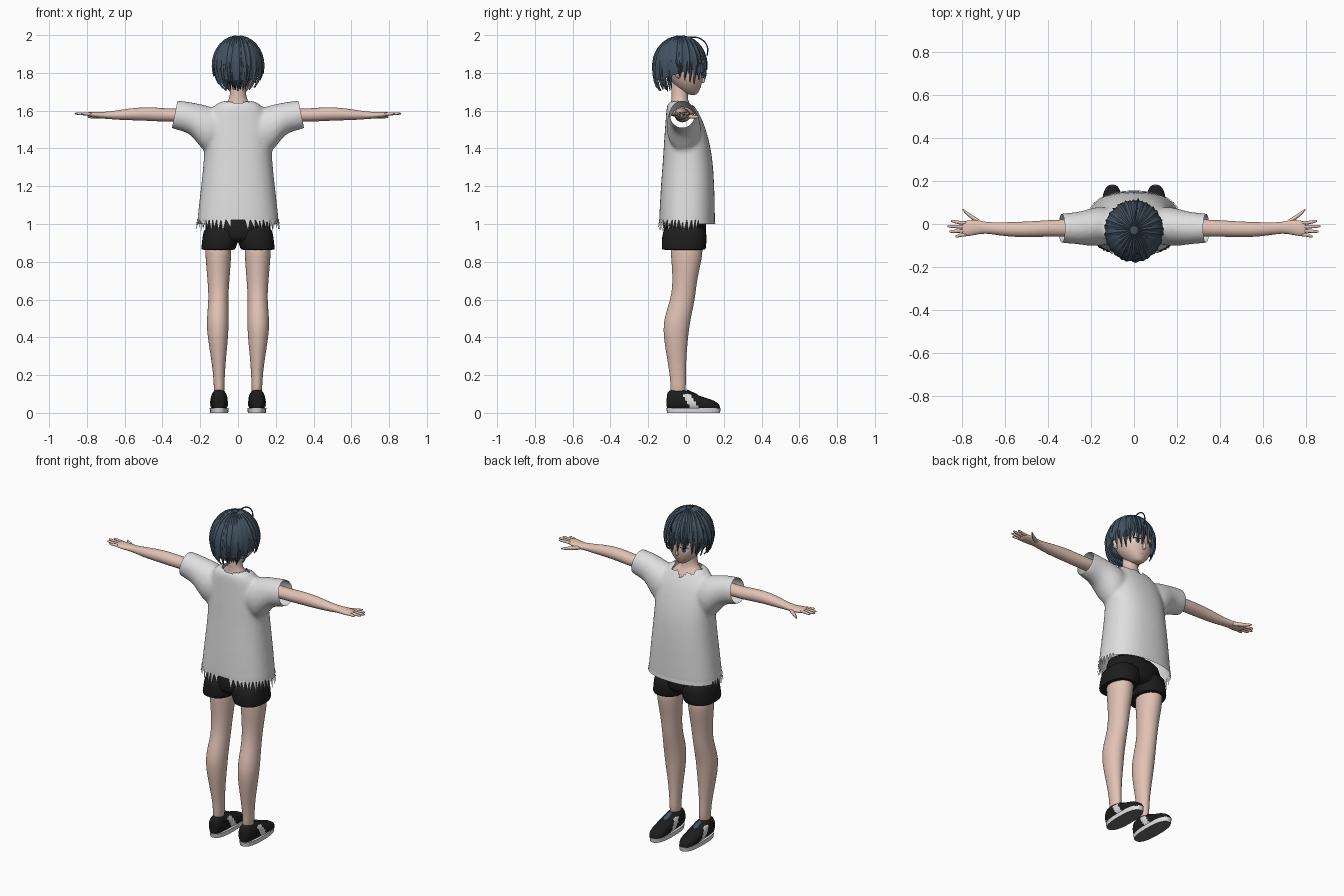
import bpy, bmesh, math, random
from mathutils import Vector

random.seed(4)
cube = bpy.data.objects.get("Cube")
if cube:
    bpy.data.objects.remove(cube)


def material(name, r, g, b):
    m = bpy.data.materials.new(name)
    m.use_nodes = True
    m.diffuse_color = (r, g, b, 1)
    node = next(n for n in m.node_tree.nodes if n.type == "BSDF_PRINCIPLED")
    node.inputs["Base Color"].default_value = (r, g, b, 1)
    node.inputs["Roughness"].default_value = 0.8
    return m


SKIN = material("skin", .76, .54, .46)
HAIR = material("blue_grey_hair", .055, .085, .12)
CLOTH = material("white_cloth", .74, .74, .74)
BLACK = material("black_fabric", .012, .012, .012)
SOLE = material("sole_grey", .15, .15, .15)
LIP = material("lip_pink", .45, .2, .18)


def make(name, verts, faces, mats, sharp=50):
    mesh = bpy.data.meshes.new(name)
    mesh.from_pydata(verts, [], faces)
    bm = bmesh.new()
    bm.from_mesh(mesh)
    bmesh.ops.recalc_face_normals(bm, faces=bm.faces)
    bm.to_mesh(mesh)
    bm.free()
    for m in mats:
        mesh.materials.append(m)
    ob = bpy.data.objects.new(name, mesh)
    bpy.context.collection.objects.link(ob)
    shade(ob, sharp)
    return ob


def shade(ob, sharp=50):
    for p in ob.data.polygons:
        p.use_smooth = True
    ob.data.set_sharp_from_angle(angle=math.radians(sharp))


def bake(ob):
    """Apply every modifier on the object."""
    bpy.context.view_layer.update()
    graph = bpy.context.evaluated_depsgraph_get()
    mesh = bpy.data.meshes.new_from_object(ob.evaluated_get(graph))
    ob.modifiers.clear()
    ob.data = mesh
    return ob


def loft(name, axis, rings, mats, side=1, n=16, power=1.0, subdiv=1, cap=True):
    """Skin oval rings: (position, low a, high a, low b, high b)."""
    verts, faces = [], []
    for t, a0, a1, b0, b1 in rings:
        for i in range(n):
            w = math.tau * i / n
            c, s = math.cos(w), math.sin(w)
            c, s = (math.copysign(abs(k) ** power, k) for k in (c, s))
            a = (a0 + a1) / 2 + c * (a1 - a0) / 2
            b = (b0 + b1) / 2 + s * (b1 - b0) / 2
            x, y, z = {"x": (t, a, b), "y": (a, t, b), "z": (a, b, t)}[axis]
            verts.append((x * side, y, z))
    for r in range(len(rings) - 1):
        for i in range(n):
            j = (i + 1) % n
            faces.append((r * n + i, r * n + j, r * n + n + j, r * n + n + i))
    if cap:
        faces.append(tuple(range(n)))
        faces.append(tuple(range(len(verts) - n, len(verts))))
    ob = make(name, verts, faces, mats)
    if subdiv:
        ob.modifiers.new("smooth", "SUBSURF").levels = subdiv
        bake(ob)
        shade(ob)
    return ob


# Shirt: torso and sleeves fused into one cloth surface
def sym(z, w, back, front):
    return (z, -w, w, back, front)


shirt = loft("shirt", "z", [
    sym(.94, .225, -.145, .155), sym(1.0, .22, -.145, .155), sym(1.2, .197, -.135, .152),
    sym(1.35, .18, -.122, .142), sym(1.45, .18, -.117, .122), sym(1.55, .17, -.108, .09),
    sym(1.61, .14, -.105, .055), sym(1.66, .10, -.095, .02)], [CLOTH], n=24, power=.85)
bm = bmesh.new()
bm.from_mesh(shirt.data)
for s in (1, -1):
    sleeve = loft("sleeve", "x", [
        (.06, -.09, .07, 1.43, 1.59), (.16, -.105, .085, 1.36, 1.63),
        (.2, -.104, .075, 1.405, 1.638), (.24, -.1, .062, 1.46, 1.645),
        (.28, -.092, .054, 1.492, 1.652), (.4, -.09, .05, 1.505, 1.665)], [CLOTH], s)
    bm.from_mesh(sleeve.data)
    bpy.data.objects.remove(sleeve)
bm.to_mesh(shirt.data)
bm.free()
remesh = shirt.modifiers.new("fuse", "REMESH")
remesh.mode, remesh.voxel_size = "VOXEL", .011
soften = shirt.modifiers.new("soften", "SMOOTH")
soften.factor, soften.iterations = .5, 8
bake(shirt)

# Open the hem, the cuffs and a ragged neckline
bm = bmesh.new()
bm.from_mesh(shirt.data)
for co, no in (((0, 0, 1.02), (0, 0, -1)), ((.335, 0, 1.58), (.98, 0, .2)),
               ((-.335, 0, 1.58), (-.98, 0, .2))):
    bmesh.ops.bisect_plane(bm, geom=bm.verts[:] + bm.edges[:] + bm.faces[:],
                           plane_co=co, plane_no=no, clear_outer=True)


def in_neckline(c):
    x, y = c.x / .075, (c.y + .025) / .065
    ragged = .3 * abs((math.atan2(y, x) * 2.5) % 2 - 1) if y > 0 else 0
    return c.z > 1.57 and math.hypot(x, y) < 1 + ragged


bmesh.ops.delete(bm, geom=[f for f in bm.faces if in_neckline(f.calc_center_median())],
                 context="FACES")
bm.to_mesh(shirt.data)
bm.free()
if not shirt.data.materials:
    shirt.data.materials.append(CLOTH)
shade(shirt, 60)


# Torn hem: long tatters behind and at the sides, plain edge in front
def hem(w, z, grow=0):
    c, s = (math.copysign(abs(k) ** .85, k) for k in (math.cos(w), math.sin(w)))
    return ((.217 + grow) * c, .005 + (.148 + grow) * s, z)


verts, faces, count = [], [], 52
for i in range(count):
    a, b = math.tau * i / count, math.tau * (i + 1) / count
    if math.sin(a) < -.5 and abs(math.cos((a + b) / 2)) < .17:
        continue
    k = len(verts)
    verts += [hem(a, 1.025), hem(b, 1.025)]
    if math.sin(a) > .3:
        verts += [hem(b, 1.0, .002), hem(a, 1.0, .002)]
        faces.append((k, k + 1, k + 2, k + 3))
    else:
        verts.append(hem(a + (b - a) * random.random(), random.uniform(.955, .985), .006))
        faces.append((k, k + 1, k + 2))
make("torn_hem", verts, faces, [CLOTH])

# Neck, head and face
loft("neck", "z", [sym(1.56, .12, -.09, .06), sym(1.61, .105, -.085, .04),
                   sym(1.64, .06, -.08, .015), sym(1.67, .043, -.078, .01),
                   sym(1.73, .042, -.08, .015), sym(1.79, .04, -.08, .015)], [SKIN])
head = loft("head", "z", [
    sym(1.683, .014, .02, .054), sym(1.695, .038, -.02, .066), sym(1.73, .074, -.06, .082),
    sym(1.77, .096, -.09, .09), sym(1.82, .106, -.12, .092), sym(1.88, .106, -.13, .088),
    sym(1.94, .075, -.10, .05)], [SKIN], n=20, power=.92, subdiv=2)
loft("nose", "z", [sym(1.745, .008, .075, .09), sym(1.756, .011, .075, .108),
                   sym(1.775, .007, .075, .097), sym(1.8, .004, .075, .09)], [SKIN], n=8)


def face_patch(name, x, z, w, h, mat, lift):
    """Thin oval laid onto the face."""
    pts = [(x, .2, z)] + [(x + w * math.cos(math.tau * i / 16), .2,
                           z + h * math.sin(math.tau * i / 16)) for i in range(16)]
    ob = make(name, pts, [(0, i + 1, (i + 1) % 16 + 1) for i in range(16)], [mat])
    wrap = ob.modifiers.new("wrap", "SHRINKWRAP")
    wrap.target, wrap.wrap_method, wrap.offset = head, "PROJECT", lift
    wrap.use_project_y = wrap.use_negative_direction = True
    wrap.use_positive_direction = False
    bake(ob)


for s in (1, -1):
    face_patch("eye_white", .045 * s, 1.787, .022, .014, CLOTH, .002)
    face_patch("iris", .044 * s, 1.787, .012, .014, HAIR, .004)
    face_patch("eyelash", .046 * s, 1.802, .025, .004, BLACK, .005)
    loft("ear", "z", [(1.77, .088, .098, -.05, -.03), (1.785, .088, .112, -.06, -.025),
                      (1.81, .09, .12, -.068, -.025), (1.825, .09, .11, -.055, -.035)],
         [SKIN], s, n=10)
face_patch("mouth", 0, 1.722, .014, .002, LIP, .002)


# Hair: a rounded cap covered with tapering locks (angle 0 is the face side)
def on_hair(angle, phi, lift=1.0):
    s = math.sin(phi)
    rx, ry = (s, s) if phi < math.pi / 2 else (s ** .9, s ** .4)
    depth = .138 if math.cos(angle) > 0 else .148
    return (.136 * rx * lift * math.sin(angle),
            -.028 + depth * ry * lift * math.cos(angle), 1.84 + .156 * math.cos(phi) * lift)


def hair_end(angle):
    deg = abs((math.degrees(angle) + 180) % 360 - 180)
    if deg < 45:
        return 109
    if deg < 82:
        return 120
    return 108 if deg < 112 else 142


verts, faces, n, rows = [], [], 40, 10
for r in range(rows):
    for i in range(n):
        a = math.tau * i / n
        edge = 105 - 18 * math.cos(a)
        verts.append(on_hair(a, math.radians(1 + (edge - 1) * r / (rows - 1)), .98))
        if r:
            j = (i + 1) % n
            k = (r - 1) * n
            faces.append((k + i, k + j, k + n + j, k + n + i))
faces.append(tuple(range(n)))
make("hair_cap", verts, faces, [HAIR])


def locks(name, count, start, width, lift, extra):
    verts, faces, steps = [], [], 8
    for i in range(count):
        a = math.tau * (i + random.uniform(-.25, .25)) / count
        end = hair_end(a) + extra + random.uniform(-7, 7)
        sway = random.uniform(-.12, .12)
        base = len(verts)
        for k in range(steps + 1):
            t = k / steps
            phi = math.radians(start + (end - start) * t)
            half = width * (1 - t ** 2.5) + .002
            mid = a + sway * t * t
            verts += [on_hair(mid - half, phi, lift - .03), on_hair(mid, phi, lift + .015 * t),
                      on_hair(mid + half, phi, lift - .03)]
        for k in range(steps):
            for c in (0, 1):
                q = base + k * 3 + c
                faces.append((q, q + 1, q + 4, q + 3))
    make(name, verts, faces, [HAIR], 40)


locks("upper_locks", 26, 8, .17, 1.02, -8)
locks("lower_locks", 34, 35, .15, 1.0, 4)
# Nape tufts
verts, faces = [], []
for i in range(9):
    x = (i - 4) * .016
    top = len(verts)
    verts += [(x - .016, -.11, 1.79), (x + .016, -.11, 1.79), (x, -.125, 1.75),
              (x * .8, -.095, 1.69 + abs(x) * .4 + random.uniform(0, .015))]
    faces += [(top, top + 2, top + 3), (top + 1, top + 2, top + 3), (top, top + 1, top + 2)]
make("nape_tufts", verts, faces, [HAIR])

# Loose curl on top
curve = bpy.data.curves.new("loose_curl", "CURVE")
curve.dimensions, curve.bevel_depth = "3D", .0035
path = [(0, 0, 1.985), (.01, .05, 1.996), (.015, .1, 1.975), (.02, .122, 1.93), (.02, .11, 1.89)]
spline = curve.splines.new("NURBS")
spline.points.add(len(path) - 1)
for p, co in zip(spline.points, path):
    p.co = (*co, 1)
spline.use_endpoint_u = True
curve.materials.append(HAIR)
bpy.context.collection.objects.link(bpy.data.objects.new("loose_curl", curve))

# Shorts seat
loft("shorts_seat", "z", [sym(.9, .12, -.11, .09), sym(.93, .18, -.125, .11),
                          sym(1.0, .178, -.12, .11), sym(1.07, .16, -.1, .1)], [BLACK])

for s, tag in ((1, "left_"), (-1, "right_")):
    # Arm, hand, fingers
    loft(tag + "arm", "x", [
        (.15, -.065, .03, 1.53, 1.62), (.3, -.06, .022, 1.542, 1.61), (.38, -.058, .02, 1.54, 1.612),
        (.46, -.062, .014, 1.545, 1.62), (.54, -.062, .01, 1.548, 1.617),
        (.62, -.055, .008, 1.55, 1.605), (.69, -.042, .008, 1.556, 1.594),
        (.73, -.05, .022, 1.558, 1.594), (.78, -.06, .016, 1.566, 1.594),
        (.80, -.055, .01, 1.57, 1.592)], [SKIN], s)
    for y, tip in ((-.05, .83), (-.032, .858), (-.013, .866), (.005, .85)):
        spread = (y + .022) * .3
        loft(tag + "finger", "x", [
            (.77, y - .01, y + .01, 1.572, 1.592), (.81, y - .009, y + .009, 1.574, 1.592),
            (tip - .012, y + spread - .008, y + spread + .008, 1.577, 1.592),
            (tip, y + spread - .004, y + spread + .004, 1.581, 1.588)], [SKIN], s, n=8)
    loft(tag + "thumb", "x", [(.70, -.01, .01, 1.56, 1.585), (.735, .005, .034, 1.556, 1.582),
                              (.765, .03, .052, 1.556, 1.578), (.79, .056, .07, 1.56, 1.574),
                              (.797, .066, .072, 1.564, 1.57)], [SKIN], s, n=8)
    # Leg and shorts leg
    loft(tag + "leg", "z", [
        (.08, .07, .128, -.085, 0), (.16, .071, .129, -.082, .0), (.22, .068, .134, -.09, .0),
        (.3, .062, .145, -.103, .003), (.4, .051, .162, -.12, .012), (.48, .048, .168, -.122, .022),
        (.56, .05, .16, -.098, .04), (.63, .05, .157, -.076, .052), (.72, .043, .164, -.072, .062),
        (.82, .035, .174, -.08, .088), (.95, .03, .178, -.09, .1)], [SKIN], s)
    loft(tag + "shorts_leg", "z", [
        (.862, .014, .196, -.13, .106), (.866, .012, .197, -.131, .108), (.93, -.01, .19, -.13, .112),
        (1.0, -.01, .18, -.12, .11)], [BLACK], s, power=.85)
    # Shoe upper with a pale side panel
    shoe = loft(tag + "shoe", "y", [
        (-.103, .082, .118, .02, .09), (-.095, .064, .136, .015, .122), (-.05, .056, .144, .01, .128),
        (-.005, .054, .146, .01, .122), (.04, .053, .148, .01, .104), (.09, .051, .15, .01, .084),
        (.14, .055, .146, .01, .07), (.172, .072, .13, .01, .052), (.18, .085, .118, .015, .035)],
        [BLACK, CLOTH], s, power=.85, subdiv=2)
    for p in shoe.data.polygons:
        c = p.center
        if abs(abs(c.x) - .1) > .024 and abs(c.y - .06 + c.z * .6) < .022 and c.z < .1:
            p.material_index = 1
    # Sole with a dark tread
    sole = loft(tag + "sole", "z", [(0, .052, .148, -.1, .18), (.026, .05, .15, -.105, .184)],
                [CLOTH, SOLE], s, n=28, power=.8, subdiv=0)
    for p in sole.data.polygons:
        p.material_index = int(p.normal.z < -.9)
    loft(tag + "shoe_tongue", "y", [(.0, .085, .115, .118, .128), (.035, .082, .118, .1, .111),
                                    (.065, .085, .115, .09, .098)], [HAIR], s, n=10)
